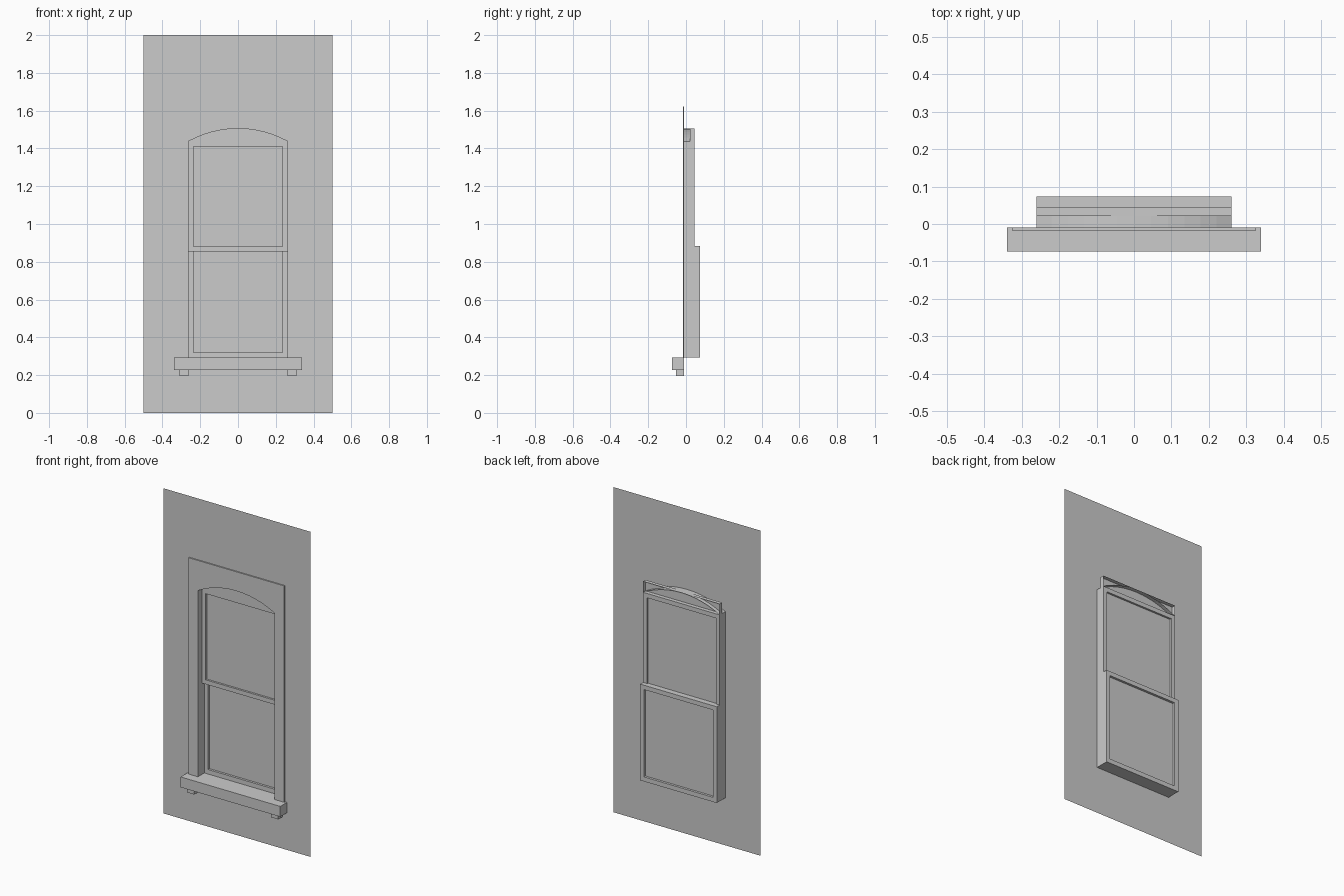
import bpy, bmesh, math

if "Cube" in bpy.data.objects:
    bpy.data.objects.remove(bpy.data.objects["Cube"])

WALL, FRONT = -0.0095, -0.017          # wall plane, casing front
UP, MID, BACK = 0.021, 0.045, 0.0735   # upper sash front, sash joint, lower sash back
HX, SILL, SPRING, APEX = 0.261, 0.292, 1.438, 1.505


def finish(name, bm):
    me = bpy.data.meshes.new(name)
    bm.to_mesh(me)
    bm.free()
    ob = bpy.data.objects.new(name, me)
    bpy.context.collection.objects.link(ob)
    return ob


def panel(name, loops, y0, y1=None):
    """Flat panel from an (x, z) outline plus holes, optionally thickened to y1."""
    bm = bmesh.new()
    for pts in loops:
        vs = [bm.verts.new((x, y0, z)) for x, z in pts]
        for a, b in zip(vs, vs[1:] + vs[:1]):
            bm.edges.new((a, b))
    bmesh.ops.triangle_fill(bm, edges=bm.edges[:], use_beauty=True, normal=(0, -1, 0))
    for f in bm.faces:
        f.normal_update()
        if f.normal.y > 0:
            f.normal_flip()
    if y1 is not None:
        ext = bmesh.ops.extrude_face_region(bm, geom=bm.faces[:], use_keep_orig=True)
        for v in ext['geom']:
            if isinstance(v, bmesh.types.BMVert):
                v.co.y = y1
        bmesh.ops.recalc_face_normals(bm, faces=bm.faces[:])
    bmesh.ops.dissolve_limit(bm, angle_limit=0.01, verts=[], edges=bm.edges[:])
    return finish(name, bm)


def strip(name, pts, y0, y1):
    """Thin sheet sweeping an open (x, z) path in depth."""
    bm = bmesh.new()
    rows = [[bm.verts.new((x, y, z)) for x, z in pts] for y in (y0, y1)]
    for i in range(len(pts) - 1):
        bm.faces.new((rows[0][i], rows[0][i + 1], rows[1][i + 1], rows[1][i]))
    return finish(name, bm)


def rect(hx, z0, z1, cx=0):
    return [(cx - hx, z0), (cx + hx, z0), (cx + hx, z1), (cx - hx, z1)]


# Arched opening outline
rise = APEX - SPRING
R = (HX**2 + rise**2) / (2 * rise)
half = math.asin(HX / R)
arch = [(R * math.sin(half * (1 - i / 6)), APEX - R + R * math.cos(half * (1 - i / 6)))
        for i in range(13)]
opening = [(-HX, SILL), (HX, SILL)] + arch

# Wall sheet and raised flat casing
panel("wall", [rect(0.5, 0, 2), opening], WALL)
casing = [(-0.326, SILL), (-HX, SILL)] + arch[::-1] + [(HX, SILL), (0.326, SILL),
                                                       (0.326, 1.623), (-0.326, 1.623)]
panel("casing", [casing], FRONT, WALL)

# Reveals around the opening
strip("arch_reveal", arch, WALL, MID)
for s, side in ((-1, "left"), (1, "right")):
    strip(side + "_jamb", [(s * HX, SILL), (s * HX, SPRING)], WALL, MID)
strip("bottom_reveal", [(-HX, SILL), (HX, SILL)], WALL, BACK)

# Upper sash: head panel with open box behind, frame and glass
panel("upper_sash_head", [rect(HX, SPRING, APEX)], UP)
strip("upper_sash_head_box", [(-HX, SPRING), (-HX, APEX), (HX, APEX), (HX, SPRING)], UP, MID)
panel("upper_sash", [rect(HX, 0.854, SPRING), rect(0.235, 0.881, 1.411)], UP, MID)
panel("upper_glass", [rect(0.235, 0.881, 1.411)], 0.033)

# Lower sash frame and glass
panel("lower_sash", [rect(HX, SILL, 0.884), rect(0.235, 0.32, 0.857)], MID, BACK)
panel("lower_glass", [rect(0.235, 0.32, 0.857)], 0.059)

# Sill and its two brackets
panel("sill", [rect(0.339, 0.228, SILL)], -0.0735, WALL)
for s, side in ((-1, "left"), (1, "right")):
    panel(side + "_bracket", [rect(0.024, 0.196, 0.228, s * 0.286)], -0.052, WALL)
